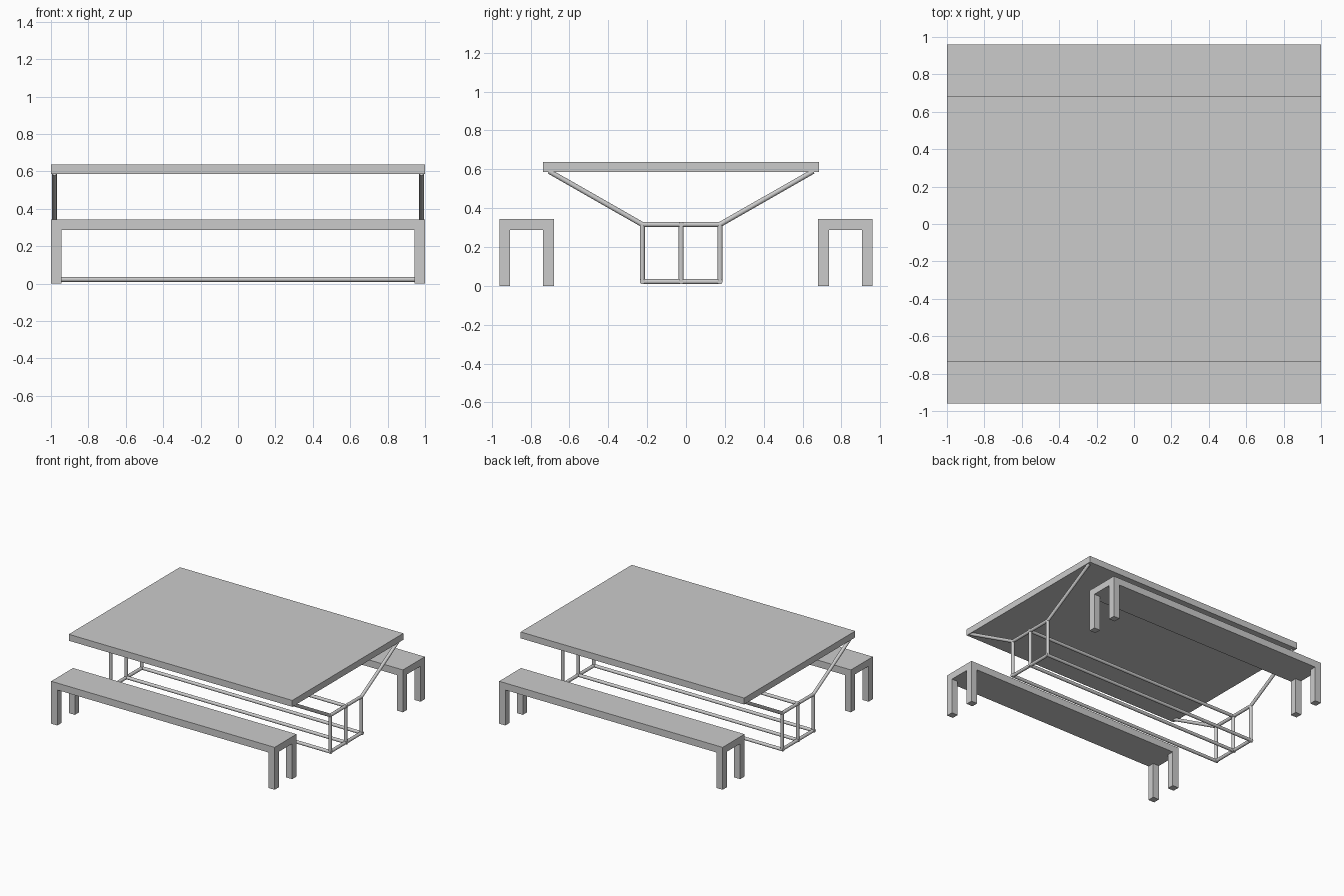
import bpy
import math
from mathutils import Vector

cube = bpy.data.objects.get("Cube")
if cube:
    bpy.data.objects.remove(cube, do_unlink=True)

grey = bpy.data.materials.new("plain grey")
grey.use_nodes = True
colour = (0.6, 0.6, 0.6, 1)
grey.diffuse_color = colour
grey.node_tree.nodes["Principled BSDF"].inputs["Base Color"].default_value = colour


def box(name, low, high):
    """Box between two opposite corners."""
    low, high = Vector(low), Vector(high)
    bpy.ops.mesh.primitive_cube_add(size=1, location=(low + high) / 2)
    obj = bpy.context.object
    obj.name = name
    obj.scale = high - low
    bpy.ops.object.transform_apply(location=False, rotation=False, scale=True)
    obj.data.materials.append(grey)


def tube(name, start, end, radius=0.013):
    """Round tube between two points."""
    start, end = Vector(start), Vector(end)
    axis = end - start
    bpy.ops.mesh.primitive_cylinder_add(
        vertices=16, radius=radius, depth=axis.length, location=(start + end) / 2,
        rotation=axis.to_track_quat("Z", "Y").to_euler())
    obj = bpy.context.object
    obj.name = name
    obj.data.materials.append(grey)
    bpy.ops.object.shade_smooth_by_angle(angle=math.radians(40))


# Table top, set slightly toward the front
MID = -0.025
box("table_top", (-1, MID - 0.71, 0.585), (1, MID + 0.71, 0.637))

# Benches with square legs
SEAT_Z, LEG = 0.287, 0.055
for side, y0 in (("front", -0.96), ("back", 0.68)):
    y1 = y0 + 0.28
    box(side + "_bench_seat", (-1, y0, SEAT_Z), (1, y1, 0.343))
    for x in (-1, 1 - LEG):
        for y in (y0, y1 - LEG):
            box(side + "_bench_leg", (x, y, 0), (x + LEG, y + LEG, SEAT_Z))

# Tubular end frames with sloping braces up to the table top
HALF, LOW, HIGH, END = 0.2, 0.022, 0.316, 0.982
for x in (-END, END):
    for z in (LOW, HIGH):
        tube("cross_bar", (x, MID - HALF, z), (x, MID + HALF, z))
    for y in (MID - HALF, MID, MID + HALF):
        tube("frame_post", (x, y, LOW), (x, y, HIGH))
    for s in (-1, 1):
        tube("sloping_brace", (x, MID + s * HALF, HIGH), (x, MID + s * 0.68, 0.59))

# Long rails joining the two frames
for y in (MID - HALF, MID, MID + HALF):
    tube("bottom_rail", (-0.995, y, LOW), (0.995, y, LOW))
tube("top_rail", (-0.995, MID, HIGH), (0.995, MID, HIGH))
